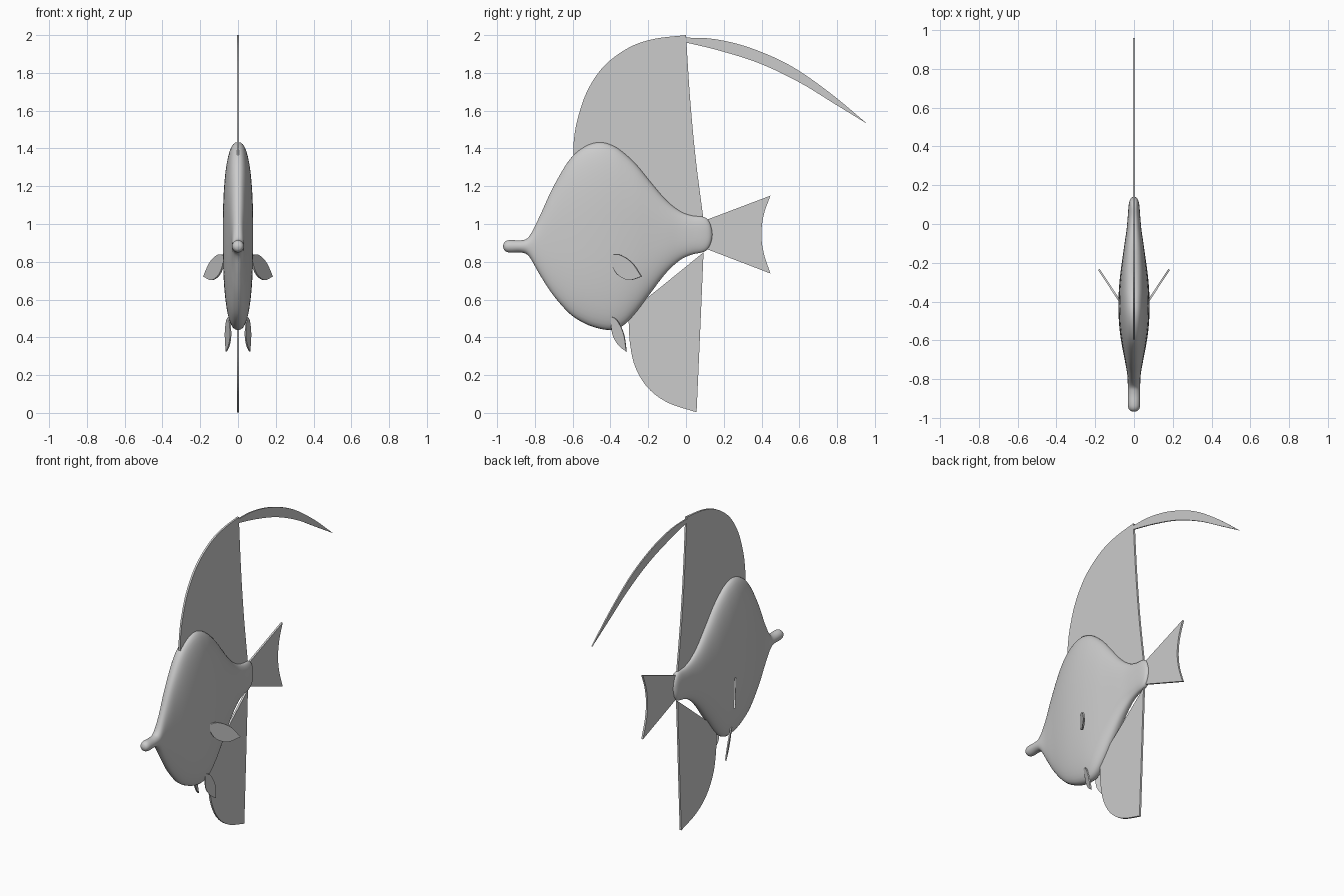
import bpy, math
from mathutils import Vector


def spline(points, steps=5):
    """Catmull-Rom curve through the points (any dimension)."""
    if len(points) < 3:
        return [Vector(p) for p in points]
    p = [Vector(q) for q in points]
    p = [p[0] * 2 - p[1]] + p + [p[-1] * 2 - p[-2]]
    out = []
    for i in range(1, len(p) - 2):
        a, b, c, d = p[i - 1:i + 3]
        for k in range(steps):
            t = k / steps
            out.append(0.5 * (2 * b + (c - a) * t + (2 * a - 5 * b + 4 * c - d) * t ** 2
                              + (3 * b - a - 3 * c + d) * t ** 3))
    return out + [p[-2]]


def add_mesh(name, verts, faces):
    mesh = bpy.data.meshes.new(name)
    mesh.from_pydata(verts, [], faces)
    mesh.update()
    ob = bpy.data.objects.new(name, mesh)
    bpy.context.collection.objects.link(ob)
    return ob


def fin(name, runs, thick, plane=lambda y, z: 0.0, paired=False):
    """Thin fin from smooth (y, z) outline runs that meet at sharp corners."""
    outline = []
    for run in runs:
        for q in spline(run):
            if not outline or (q - outline[-1]).length > 1e-4:
                outline.append(q)
    if (outline[0] - outline[-1]).length < 1e-4:
        outline.pop()
    ob = add_mesh(name, [(plane(y, z), y, z) for y, z in outline], [range(len(outline))])
    mod = ob.modifiers.new("thickness", 'SOLIDIFY')
    mod.thickness, mod.offset = thick, 0
    if paired:
        ob.modifiers.new("mirror", 'MIRROR').use_mirror_merge = False
    return ob


# Body: lofted rings, stations are (y, top z, bottom z, half width)
stations = [
    (-.968, .887, .877, .005), (-.962, .902, .862, .020), (-.948, .912, .852, .029),
    (-.925, .915, .849, .032), (-.87, .914, .849, .032), (-.83, .935, .827, .032),
    (-.775, 1.04, .733, .035), (-.706, 1.19, .627, .047), (-.617, 1.34, .526, .064),
    (-.537, 1.41, .474, .075), (-.458, 1.434, .446, .080), (-.385, 1.415, .440, .080),
    (-.325, 1.374, .468, .077), (-.26, 1.312, .537, .071), (-.193, 1.23, .627, .062),
    (-.108, 1.13, .738, .050), (-.034, 1.07, .807, .039), (.03, 1.045, .838, .033),
    (.093, 1.038, .852, .028), (.122, 1.015, .877, .022), (.136, .975, .915, .012),
    (.14, .95, .94, .003)]
N = 48
verts, faces = [], []
rings = spline(stations, 4)
for y, top, bot, w in rings:
    e = 2 / min(2.5, 2 + max(0, (y + .85) * 4))
    for k in range(N):
        a = 2 * math.pi * k / N
        c, s = math.cos(a), math.sin(a)
        verts.append((w * math.copysign(abs(c) ** e, c), y,
                      (top + bot) / 2 + (top - bot) / 2 * math.copysign(abs(s) ** e, s)))
for r in range(len(rings) - 1):
    for k in range(N):
        j = (k + 1) % N
        faces.append((r * N + k, r * N + j, (r + 1) * N + j, (r + 1) * N + k))
faces += [tuple(reversed(range(N))), tuple(range((len(rings) - 1) * N, len(rings) * N))]
body = add_mesh("body", verts, faces)
body.data.polygons.foreach_set("use_smooth", [True] * len(faces))

# Tall dorsal fin
fin("dorsal_fin", [
    [(-.595, 1.36), (-.594, 1.44), (-.573, 1.56), (-.52, 1.71), (-.43, 1.84),
     (-.3, 1.935), (-.167, 1.98), (0, 2.0)],
    [(0, 2.0), (.022, 1.66), (.052, 1.34), (.092, 1.03)],
    [(.092, 1.03), (-.05, 1.0)], [(-.05, 1.0), (-.45, 1.25)], [(-.45, 1.25), (-.595, 1.36)]], .012)

# Trailing filament
fin("dorsal_filament", [
    [(-.005, 1.987), (.15, 1.979), (.336, 1.934), (.55, 1.84), (.76, 1.696), (.96, 1.53)],
    [(.96, 1.53), (.785, 1.637), (.6, 1.75), (.39, 1.85), (.177, 1.918), (-.005, 1.962)]], .008)

# Tail fin
fin("tail_fin", [
    [(.09, 1.015), (.447, 1.15)],
    [(.447, 1.15), (.412, 1.05), (.399, .945), (.412, .845), (.447, .738)],
    [(.447, .738), (.09, .875)]], .012)

# Anal fin
fin("anal_fin", [
    [(-.305, .53), (-.302, .45), (-.296, .363), (-.27, .246), (-.204, .135),
     (-.098, .055), (.056, .003)],
    [(.056, .003), (.075, .43), (.093, .85)],
    [(.093, .85), (-.135, .665)], [(-.135, .665), (-.305, .53)]], .012)

# Side fins, leaning outward and back
fin("pectoral_fins", [
    [(-.4, .835), (-.35, .837), (-.285, .795), (-.235, .722)],
    [(-.235, .722), (-.3, .703), (-.355, .728), (-.388, .775), (-.4, .835)]],
    .01, lambda y, z: .072 + (y + .4) * .66, paired=True)

# Small belly fins
fin("pelvic_fins", [
    [(-.4, .512), (-.365, .49), (-.33, .42), (-.315, .325)],
    [(-.315, .325), (-.355, .357), (-.388, .415), (-.4, .512)]],
    .008, lambda y, z: .045 + (y + .4) * .47 + (z - .51) * .124, paired=True)
